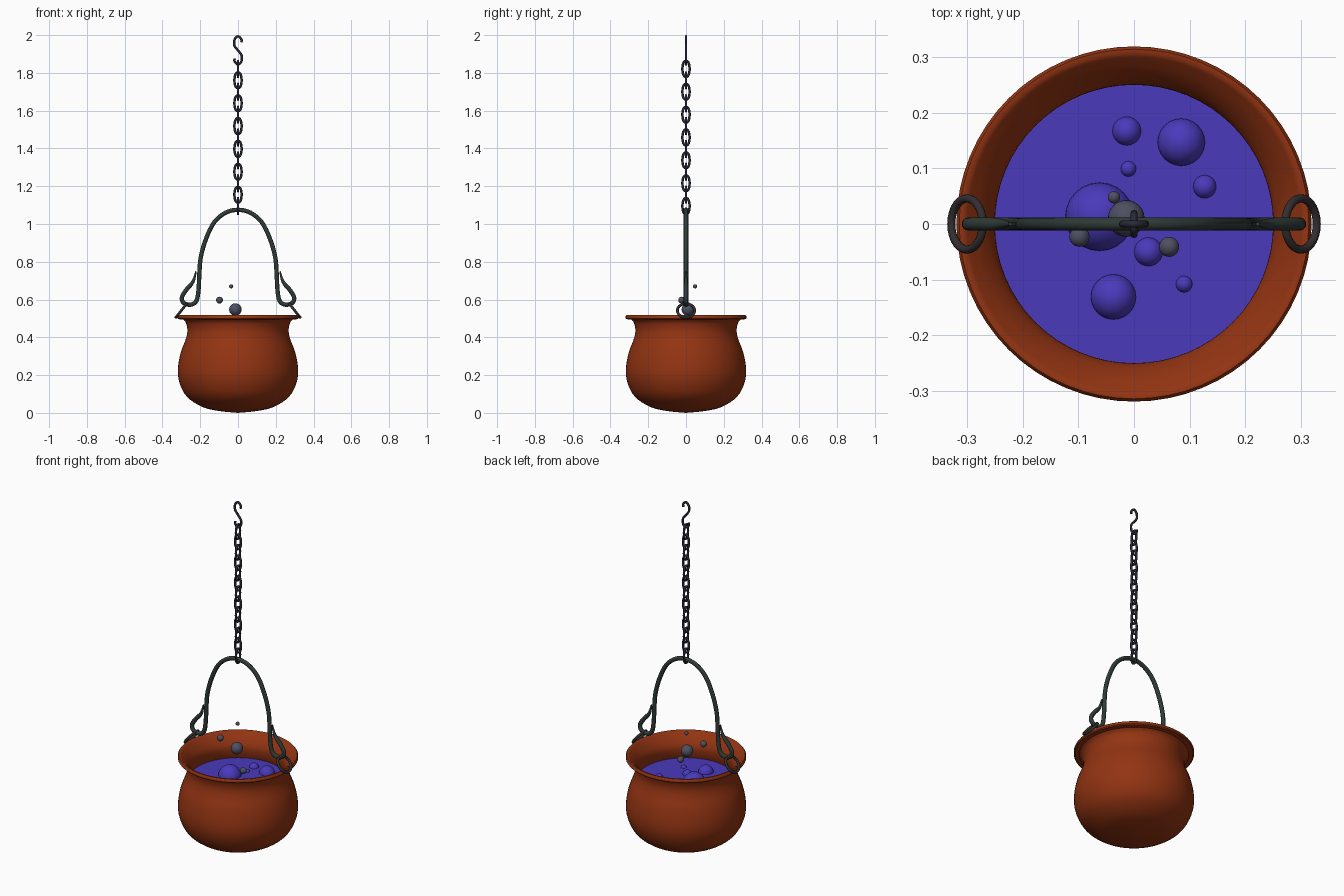
import bpy, bmesh, math
from mathutils import Vector

cube = bpy.data.objects.get("Cube")
if cube:
    bpy.data.objects.remove(cube, do_unlink=True)


def material(name, rgb):
    m = bpy.data.materials.new(name)
    m.use_nodes = True
    m.diffuse_color = (*rgb, 1)
    m.node_tree.nodes["Principled BSDF"].inputs["Base Color"].default_value = (*rgb, 1)
    return m


copper = material("copper", (0.29, 0.034, 0.006))
potion = material("potion", (0.068, 0.042, 0.5))
mist = material("bubble grey", (0.075, 0.078, 0.12))
green_iron = material("green iron", (0.028, 0.042, 0.036))
ring_iron = material("ring iron", (0.032, 0.027, 0.03))
chain_iron = material("chain iron", (0.022, 0.022, 0.036))


def finish(obj, name, mat, angle=40):
    obj.name = name
    obj.data.materials.clear()
    obj.data.materials.append(mat)
    bpy.ops.object.select_all(action='DESELECT')
    obj.select_set(True)
    bpy.context.view_layer.objects.active = obj
    bpy.ops.object.shade_smooth_by_angle(angle=math.radians(angle))
    return obj


def smooth_path(pts, steps=4):
    """Catmull-Rom curve through the given 2D points."""
    p = [Vector(q) for q in pts]
    p = [2 * p[0] - p[1]] + p + [2 * p[-1] - p[-2]]
    out = []
    for a, b, c, d in zip(p, p[1:], p[2:], p[3:]):
        for i in range(steps):
            t = i / steps
            out.append(0.5 * (2 * b + (c - a) * t + (2 * a - 5 * b + 4 * c - d) * t * t
                              + (3 * b - a - 3 * c + d) * t ** 3))
    return out + [p[-2]]


def lathe(name, profile, mat, sides=64):
    bm = bmesh.new()
    verts = [bm.verts.new((max(r, 0), 0, z)) for r, z in profile]
    edges = [bm.edges.new(e) for e in zip(verts, verts[1:])]
    bmesh.ops.spin(bm, geom=verts + edges, axis=(0, 0, 1), cent=(0, 0, 0),
                   angle=math.tau, steps=sides, use_duplicate=False)
    bmesh.ops.remove_doubles(bm, verts=bm.verts, dist=1e-5)
    bmesh.ops.recalc_face_normals(bm, faces=bm.faces)
    mesh = bpy.data.meshes.new(name)
    bm.to_mesh(mesh)
    bm.free()
    obj = bpy.data.objects.new(name, mesh)
    bpy.context.collection.objects.link(obj)
    return finish(obj, name, mat)


def rod(name, pts, radius, mat, cyclic=False, taper=0, sides=2):
    """Round wire along points in the XZ plane, optionally pointed at both ends."""
    curve = bpy.data.curves.new(name, 'CURVE')
    curve.dimensions = '3D'
    curve.bevel_depth = radius
    curve.bevel_resolution = sides
    curve.use_fill_caps = True
    s = curve.splines.new('POLY')
    s.points.add(len(pts) - 1)
    for i, (p, q) in enumerate(zip(s.points, pts)):
        p.co = (q[0], 0, q[1], 1)
        if taper:
            p.radius = min(1, 0.3 + 0.7 * min(i, len(pts) - 1 - i) / taper)
    s.use_cyclic_u = cyclic
    obj = bpy.data.objects.new(name, curve)
    bpy.context.collection.objects.link(obj)
    bpy.ops.object.select_all(action='DESELECT')
    obj.select_set(True)
    bpy.context.view_layer.objects.active = obj
    bpy.ops.object.convert(target='MESH')
    return finish(bpy.context.object, name, mat, 60)


def ball(name, loc, radius, mat):
    bpy.ops.mesh.primitive_uv_sphere_add(segments=24, ring_count=14, radius=radius, location=loc)
    finish(bpy.context.object, name, mat)


# Pot: rounded body, flared rim and inner wall
outer = smooth_path([(0, 0), (0.1, 0.01), (0.19, 0.032), (0.27, 0.085), (0.31, 0.16), (0.318, 0.235),
                     (0.303, 0.32), (0.277, 0.39), (0.268, 0.435), (0.275, 0.475), (0.29, 0.494)])
rim = [(0.314, 0.496), (0.319, 0.501), (0.319, 0.512), (0.314, 0.518), (0.306, 0.518)]
inner = smooth_path([(0.3, 0.513), (0.275, 0.487), (0.255, 0.455), (0.25, 0.425), (0.257, 0.385),
                     (0.283, 0.31), (0.296, 0.22), (0.255, 0.1), (0.16, 0.045), (0, 0.03)])
lathe("pot", outer + rim + inner, copper)

# Liquid surface and the bubbles half sunk in it
level = 0.378
lathe("liquid", [(0, level), (0.259, level)], potion)
for i, (x, y, r) in enumerate([(-0.062, 0.013, 0.062), (0.085, 0.147, 0.043), (-0.013, 0.167, 0.026),
                               (-0.01, 0.099, 0.014), (0.127, 0.067, 0.021), (0.026, -0.05, 0.026),
                               (-0.037, -0.131, 0.041), (0.09, -0.108, 0.015)]):
    ball(f"surface_bubble_{i + 1}", (x, y, level - 0.1 * r), r, potion)

# Bubbles rising out of the pot
for i, (x, y, z, r) in enumerate([(-0.014, 0.01, 0.547, 0.033), (-0.098, -0.023, 0.597, 0.018),
                                  (-0.036, 0.048, 0.67, 0.011), (0.063, -0.041, 0.456, 0.018)]):
    ball(f"rising_bubble_{i + 1}", (x, y, z), r, mist)

# Handle: arch with a pointed hook at each end
half = [(0.222, 0.75), (0.238, 0.695), (0.275, 0.65), (0.297, 0.612), (0.288, 0.583), (0.252, 0.573),
        (0.221, 0.592), (0.209, 0.65), (0.204, 0.75), (0.196, 0.83), (0.168, 0.925), (0.125, 1.01),
        (0.065, 1.06)]
arch = half + [(0, 1.075)] + [(-x, z) for x, z in reversed(half)]
rod("handle", smooth_path(arch), 0.012, green_iron, taper=6, sides=3)

# Tilted rings joining the hooks to the rim
for side, label in ((1, "left"), (-1, "right")):
    bpy.ops.mesh.primitive_torus_add(major_radius=0.046, minor_radius=0.0075, major_segments=28,
                                     minor_segments=10, location=(side * 0.3, 0, 0.542),
                                     rotation=(0, side * math.radians(52), 0))
    finish(bpy.context.object, f"{label}_ring", ring_iron, 60)

# Chain: oval links turned by a quarter each time
oval = []
for i in range(24):
    a = math.tau * i / 24
    c, s = math.cos(a), math.sin(a)
    oval.append((0.019 * math.copysign(abs(c) ** 0.8, c), 0.042 * s))
for i in range(13):
    link = rod(f"chain_link_{i + 1}", oval, 0.0065, chain_iron, cyclic=True)
    link.location.z = 1.095 + 0.0605 * i
    link.rotation_euler.z = 0 if i % 2 else math.pi / 2

# S-shaped hook at the top of the chain
upper = [(0.018, 1.962), (0.018, 1.977), (0, 1.9935), (-0.018, 1.977), (-0.019, 1.945)]
lower = [(-x, 3.838 - z) for x, z in reversed(upper)]
rod("top_hook", smooth_path(upper + [(0, 1.919)] + lower), 0.0065, chain_iron)
